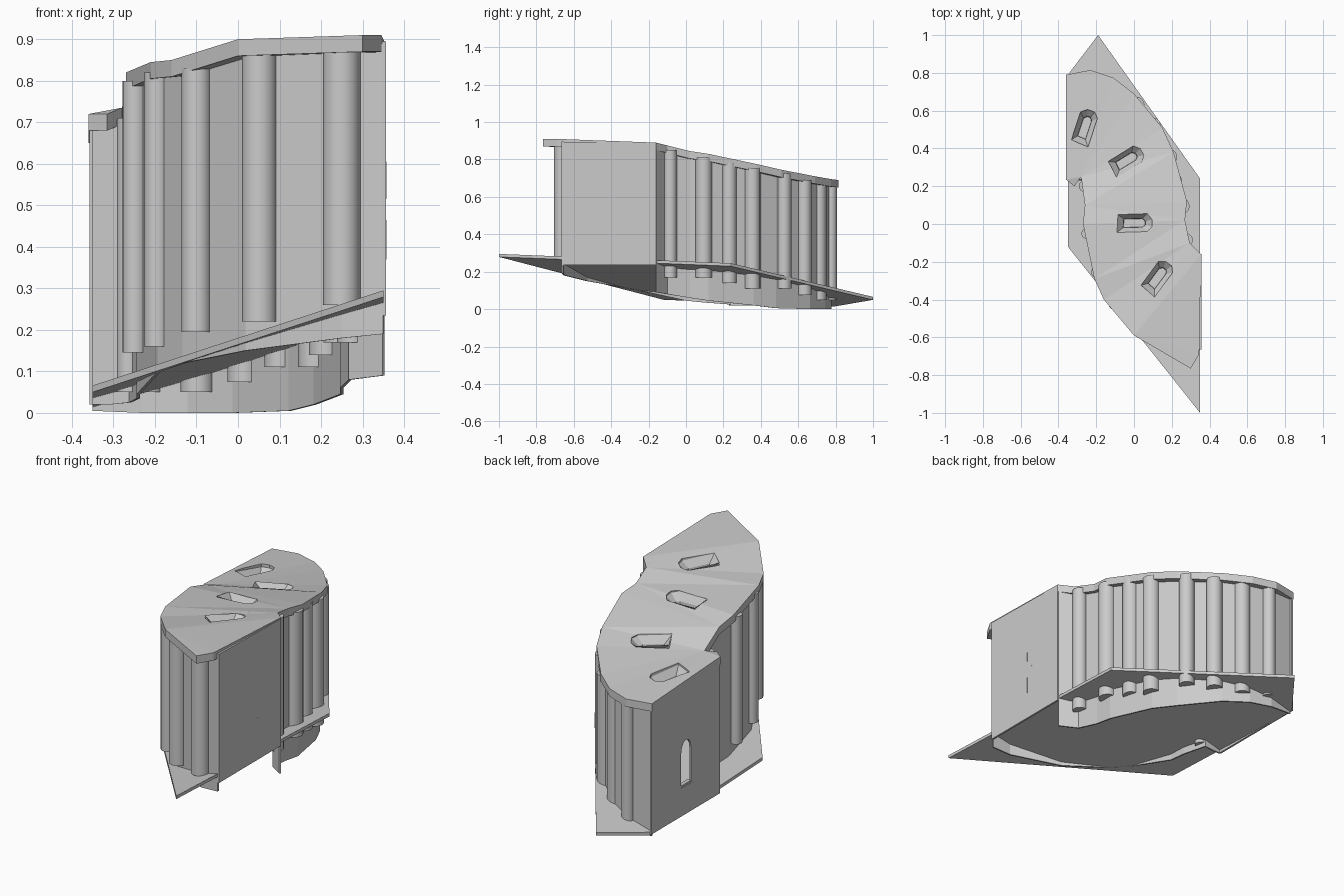
import bpy, bmesh, math
from mathutils import Vector

if "Cube" in bpy.data.objects:
    bpy.data.objects.remove(bpy.data.objects["Cube"])


def make(name, bm, normals=True):
    if normals:
        bmesh.ops.recalc_face_normals(bm, faces=bm.faces)
    me = bpy.data.meshes.new(name)
    bm.to_mesh(me)
    bm.free()
    ob = bpy.data.objects.new(name, me)
    bpy.context.collection.objects.link(ob)
    return ob


def loft(name, rings):
    # closed solid through rings of points, capped at both ends
    bm = bmesh.new()
    vs = [[bm.verts.new(p) for p in r] for r in rings]
    n = len(rings[0])
    for a, b in zip(vs, vs[1:]):
        for i in range(n):
            j = (i + 1) % n
            bm.faces.new((a[i], a[j], b[j], b[i]))
    caps = [bm.faces.new(vs[0]), bm.faces.new(vs[-1])]
    bmesh.ops.recalc_face_normals(bm, faces=bm.faces)
    bmesh.ops.triangulate(bm, faces=[f for f in caps if len(f.verts) > 8])
    return make(name, bm)


# outline: roof x, y, roof top z, wall x, wall y, skirt bottom z
OUTLINE = [
    (0.345, -0.69, 0.91, 0.35, -0.66, 0.19),
    (0.30, -0.765, 0.91, 0.25, -0.65, 0.18),
    (0.0, -0.59, 0.90, 0.02, -0.53, 0.15),
    (-0.16, -0.40, 0.85, -0.13, -0.36, 0.12),
    (-0.21, -0.29, 0.845, -0.19, -0.25, 0.10),
    (-0.27, 0.0, 0.82, -0.24, 0.0, 0.045),
    (-0.26, 0.10, 0.795, -0.24, 0.10, 0.035),
    (-0.28, 0.25, 0.735, -0.26, 0.235, 0.025),
    (-0.315, 0.20, 0.72, -0.31, 0.235, 0.02),
    (-0.36, 0.235, 0.72, -0.35, 0.235, 0.02),
    (-0.36, 0.79, 0.69, -0.35, 0.775, 0.005),
    (-0.23, 0.815, 0.69, -0.23, 0.775, 0.0),
    (-0.11, 0.775, 0.695, -0.12, 0.74, 0.0),
    (0.0, 0.69, 0.71, -0.01, 0.66, 0.0),
    (0.15, 0.51, 0.745, 0.125, 0.48, 0.005),
    (0.21, 0.38, 0.775, 0.185, 0.36, 0.02),
    (0.28, 0.12, 0.83, 0.25, 0.12, 0.045),
    (0.27, 0.02, 0.845, 0.25, 0.02, 0.06),
    (0.295, -0.10, 0.875, 0.27, -0.10, 0.08),
    (0.355, -0.16, 0.89, 0.35, -0.16, 0.09),
]

# roof slab
roof = loft("roof", [[(p[0], p[1], p[2]) for p in OUTLINE],
                     [(p[0], p[1], p[2] - 0.04) for p in OUTLINE]])

# roof slots: prism cutter plus tapered funnel with a floor
SHAPE = [(-0.09, -0.05), (0.07, -0.045), (0.095, -0.02),
         (0.095, 0.02), (0.07, 0.05), (-0.085, 0.045)]
SLOTS = [(-0.26, 0.51, 0.708, 70), (-0.04, 0.335, 0.762, 30),
         (0.0, 0.005, 0.836, 0), (0.125, -0.285, 0.882, 52)]
for i, (x, y, z, ang) in enumerate(SLOTS):
    c, s = math.cos(math.radians(ang)), math.sin(math.radians(ang))

    def ring(kx, ky, dz, slope):
        out = []
        for u, v in SHAPE:
            u, v = u * kx, v * ky
            dy = s * u + c * v
            out.append((x + c * u - s * v, y + dy, z + dz - slope * dy))
        return out

    cutter = loft(f"slot_cutter_{i}", [ring(1, 1, -0.15, 0), ring(1, 1, 0.15, 0)])
    cutter.hide_render = True
    cutter.hide_set(True)
    mod = roof.modifiers.new("slot", 'BOOLEAN')
    mod.object = cutter
    mod.operation = 'DIFFERENCE'
    mod.solver = 'EXACT'
    bm = bmesh.new()
    vs = [[bm.verts.new(p) for p in r] for r in
          (ring(1, 1, -0.006, 0.12), ring(0.65, 0.5, -0.04, 0.12), ring(0.62, 0.46, -0.06, 0.12))]
    for a, b in zip(vs, vs[1:]):
        for k in range(6):
            bm.faces.new((a[k], a[(k + 1) % 6], b[(k + 1) % 6], b[k]))
    bm.faces.new(vs[-1])
    for f in bm.faces:
        f.normal_update()
    make(f"slot_funnel_{i}", bm)

# perimeter wall and skirt, left open where the flat side panels stand
bm = bmesh.new()
pairs = [(bm.verts.new((p[3], p[4], p[5])), bm.verts.new((p[3], p[4], p[2] - 0.02)))
         for p in OUTLINE]
for a, b in zip(pairs, pairs[1:]):
    if a[0].co.x < -0.34 and b[0].co.x < -0.34:
        continue
    bm.faces.new((b[0], a[0], a[1], b[1]))
wall = make("perimeter_wall", bm)
mod = wall.modifiers.new("thick", 'SOLIDIFY')
mod.thickness = 0.008
mod.offset = 0


# tilted ground plate
def plate_z(x, y):
    return 0.295 + 0.277 * (x - 0.35) - 0.04 * (y + 1)


PLATE = [(0.35, -1.0), (0.35, 0.24), (-0.19, 1.0), (-0.35, 0.79), (-0.35, -0.12)]
loft("ground_plate", [[(x, y, plate_z(x, y) - d) for x, y in PLATE] for d in (0, 0.016)])


# flat side panels, with an arched window
def arch(x, cy, z0, z1, half):
    pts = [(x, cy - half, z0), (x, cy + half, z0)]
    for k in range(7):
        t = math.pi * k / 6
        pts.append((x, cy + half * math.cos(t), z1 - 1.4 * half * (1 - math.sin(t))))
    return pts


def panel(name, x, y0, y1, bottom, top0, top1):
    quad = [(y0, bottom), (y1, bottom), (y1, top1), (y0, top0)]
    return loft(name, [[(x + d, y, z) for y, z in quad] for d in (-0.005, 0.005)])


panel("right_panel", 0.352, -0.665, -0.16, 0.235, 0.895, 0.885)
left = panel("left_panel", -0.353, 0.235, 0.79, 0.02, 0.70, 0.67)
cut = loft("window_cutter", [arch(-0.40, 0.51, 0.165, 0.40, 0.04),
                             arch(-0.30, 0.51, 0.165, 0.40, 0.04)])
cut.hide_render = True
cut.hide_set(True)
mod = left.modifiers.new("window", 'BOOLEAN')
mod.object = cut
mod.operation = 'DIFFERENCE'
mod.solver = 'EXACT'


def box(name, center, size):
    bm = bmesh.new()
    bmesh.ops.create_cube(bm, size=1)
    bmesh.ops.scale(bm, vec=size, verts=bm.verts)
    bmesh.ops.translate(bm, vec=center, verts=bm.verts)
    return make(name, bm)


box("window_sill", (-0.345, 0.51, 0.168), (0.02, 0.09, 0.012))
# thin trim marks of the closed window on the right panel
for y, z, h in ((-0.392, 0.42, 0.09), (-0.352, 0.41, 0.08), (-0.392, 0.58, 0.05), (-0.355, 0.54, 0.05)):
    box("window_trim", (0.3565, y, z), (0.002, 0.004, h))

# columns: x, y, radius, bottom, top
COLUMNS = [
    (0.25, -0.66, 0.045, 0.26, 0.875), (0.052, -0.56, 0.042, 0.22, 0.865),
    (-0.10, -0.42, 0.036, 0.195, 0.83), (-0.195, -0.255, 0.031, 0.16, 0.82),
    (-0.248, -0.05, 0.03, 0.145, 0.80), (-0.262, 0.20, 0.03, 0.05, 0.71),
    (0.275, -0.085, 0.036, 0.17, 0.85), (0.25, 0.095, 0.044, 0.17, 0.81),
    (0.212, 0.23, 0.041, 0.14, 0.785), (0.187, 0.355, 0.042, 0.11, 0.755),
    (0.102, 0.525, 0.038, 0.11, 0.725), (0.015, 0.632, 0.04, 0.075, 0.69),
    (-0.098, 0.71, 0.04, 0.05, 0.675), (-0.215, 0.775, 0.032, 0.05, 0.67),
]
for x, y, r, z0, z1 in COLUMNS:
    bpy.ops.mesh.primitive_cylinder_add(vertices=20, radius=r, depth=z1 - z0,
                                        location=(x, y, (z0 + z1) / 2))
    bpy.context.object.name = "column"
    bpy.ops.object.shade_smooth_by_angle()
